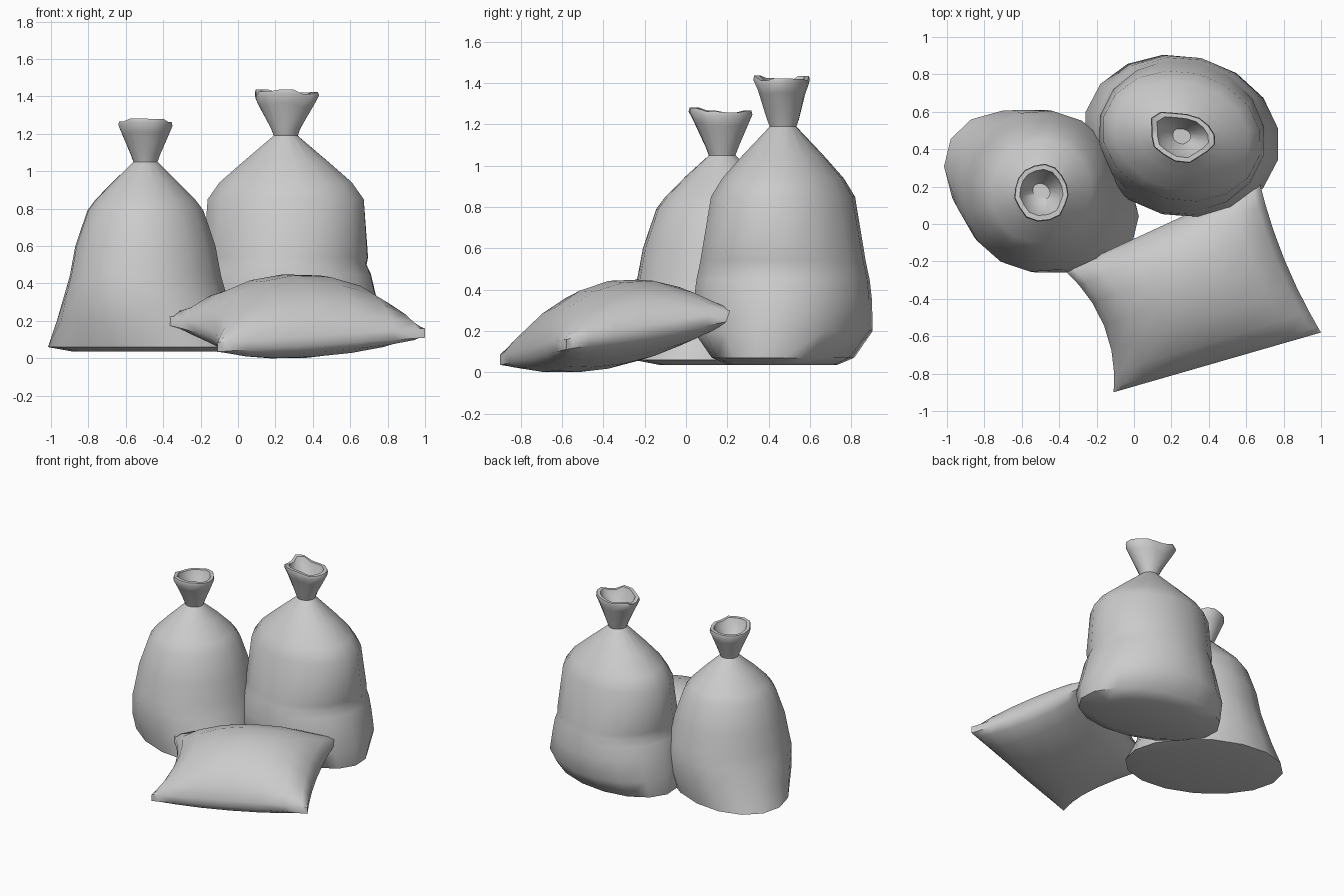
import bpy, bmesh, math, random
from mathutils import Vector

cube = bpy.data.objects.get("Cube")
if cube:
    bpy.data.objects.remove(cube)

cloth = bpy.data.materials.new("grey cloth")
cloth.use_nodes = True
GREY = (0.6, 0.6, 0.6, 1)
cloth.diffuse_color = GREY
cloth.node_tree.nodes["Principled BSDF"].inputs["Base Color"].default_value = GREY


def finish(name, bm):
    bmesh.ops.recalc_face_normals(bm, faces=bm.faces)
    mesh = bpy.data.meshes.new(name)
    bm.to_mesh(mesh)
    bm.free()
    obj = bpy.data.objects.new(name, mesh)
    bpy.context.collection.objects.link(obj)
    mesh.materials.append(cloth)
    bpy.ops.object.select_all(action="DESELECT")
    obj.select_set(True)
    bpy.context.view_layer.objects.active = obj
    bpy.ops.object.shade_smooth_by_angle(angle=math.radians(50))


def bridge(bm, a, b):
    n = len(a)
    for i in range(n):
        j = (i + 1) % n
        bm.faces.new((a[i], a[j], b[j], b[i]))


def sack(name, center, turn, rings, neck_z, seed, sides=16):
    """Loft oval rings (height, long half, short half) from base to inside of mouth."""
    rng = random.Random(seed)
    wobble = [rng.uniform(-1, 1) for _ in range(sides // 2)]
    bm = bmesh.new()
    loops = []
    for z, long, short in rings:
        loop = []
        for i in range(sides):
            t = 2 * math.pi * i / sides
            w = wobble[i // 2]
            mouth = max(0, min(1, (z - neck_z) / 0.2))
            pleat = 1 + 0.1 * mouth * w
            x = long * pleat * math.cos(t)
            y = short * pleat * math.sin(t)
            loop.append(bm.verts.new((
                center[0] + x * math.cos(turn) - y * math.sin(turn),
                center[1] + x * math.sin(turn) + y * math.cos(turn),
                z + 0.015 * mouth * w)))
        loops.append(loop)
    for a, b in zip(loops, loops[1:]):
        bridge(bm, a, b)
    bm.faces.new(loops[0])
    bm.faces.new(loops[-1])
    finish(name, bm)


def mouth(z, neck, long, short):
    """Cinched neck, flared collar, rolled rim and the hollow inside it."""
    return [(neck, 0.065, 0.065), (neck + 0.04, 0.08, 0.08),
            (z - 0.07, long * 0.85, short * 0.85), (z - 0.02, long, short),
            (z, long * 0.97, short * 0.97), (z, long * 0.8, short * 0.8),
            (z - 0.04, long * 0.7, short * 0.7), (z - 0.13, 0.05, 0.04)]


# Shorter sack on the right
sack("short_sack", (-0.495, 0.175), math.radians(-30), [
    (0.035, 0.42, 0.25), (0.06, 0.56, 0.38), (0.2, 0.49, 0.425),
    (0.36, 0.43, 0.435), (0.44, 0.405, 0.42), (0.6, 0.375, 0.39),
    (0.79, 0.31, 0.325), (0.85, 0.265, 0.28), (0.95, 0.165, 0.18),
] + mouth(1.27, 1.05, 0.155, 0.15), 1.05, 4)

# Taller sack at the back
sack("tall_sack", (0.255, 0.47), math.radians(-14), [
    (0.035, 0.4, 0.25), (0.07, 0.53, 0.33), (0.2, 0.53, 0.43),
    (0.35, 0.49, 0.43), (0.45, 0.465, 0.42), (0.5, 0.44, 0.41),
    (0.54, 0.45, 0.4), (0.85, 0.43, 0.345), (0.94, 0.365, 0.29),
    (1.05, 0.235, 0.195),
] + mouth(1.425, 1.19, 0.185, 0.13), 1.19, 9)


# Plump sack lying in front, one edge propped up on the others
def lying_sack(name, n=8):
    back_right, back_left = Vector((-0.37, -0.25, 0.2)), Vector((0.67, 0.23, 0.275))
    front_right, front_left = Vector((-0.11, -0.9, 0.06)), Vector((1.0, -0.58, 0.135))
    bm = bmesh.new()

    def point(i, j, side):
        u, v = 2 * i / n - 1, 2 * j / n - 1
        # Ease spacing toward the seams so the bulge stays round
        u, v = math.sin(u * math.pi / 2), math.sin(v * math.pi / 2)
        fill = ((1 - u * u) * (1 - v * v)) ** 0.55
        pinch = 0.15 if u < 0 else 0.06
        s = (u * (1 - pinch * (1 - v * v)) + 1) / 2
        t = (v + 1) / 2
        p = front_right.lerp(front_left, s).lerp(back_right.lerp(back_left, s), t)
        p.z += 0.025 + 0.25 * fill if side > 0 else -0.025 - 0.125 * fill
        p.z = max(p.z, 0)
        return bm.verts.new(p)

    border = ([(i, 0) for i in range(n)] + [(n, j) for j in range(n)]
              + [(i, n) for i in range(n, 0, -1)] + [(0, j) for j in range(n, 0, -1)])
    seams = []
    for side in (1, -1):
        g = [[point(i, j, side) for j in range(n + 1)] for i in range(n + 1)]
        for i in range(n):
            for j in range(n):
                bm.faces.new((g[i][j], g[i + 1][j], g[i + 1][j + 1], g[i][j + 1]))
        seams.append([g[i][j] for i, j in border])
    bridge(bm, *seams)
    finish(name, bm)


lying_sack("lying_sack")
